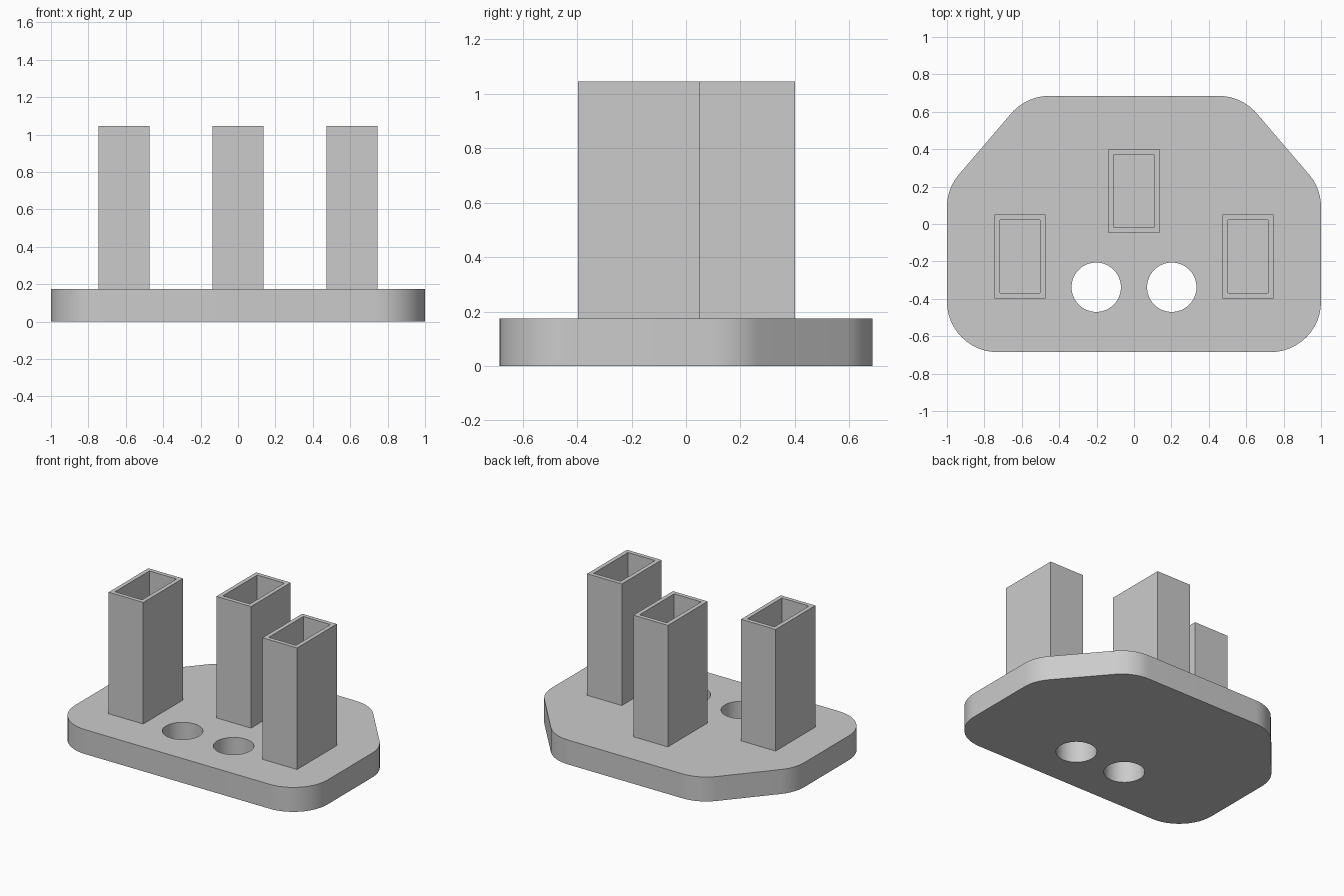
import bpy, bmesh
from math import pi, cos, sin
from mathutils import Matrix, Vector

old = bpy.data.objects.get("Cube")
if old:
    bpy.data.objects.remove(old, do_unlink=True)

PLATE_H, TOP, WALL = 0.175, 1.045, 0.042

grey = bpy.data.materials.new("plain grey")
grey.use_nodes = True
grey.diffuse_color = (0.6, 0.6, 0.6, 1)
grey.node_tree.nodes["Principled BSDF"].inputs["Base Color"].default_value = grey.diffuse_color


def finish(bm, name):
    bmesh.ops.recalc_face_normals(bm, faces=bm.faces)
    mesh = bpy.data.meshes.new(name)
    bm.to_mesh(mesh)
    bm.free()
    mesh.materials.append(grey)
    obj = bpy.data.objects.new(name, mesh)
    bpy.context.collection.objects.link(obj)
    return obj


def activate(obj):
    bpy.ops.object.select_all(action='DESELECT')
    obj.select_set(True)
    bpy.context.view_layer.objects.active = obj


def rounded(corners, radius, steps=12):
    """Replace each convex corner with a tangent arc."""
    pts = []
    for i, c in enumerate(corners):
        c = Vector(c)
        a = (Vector(corners[i - 1]) - c).normalized()
        b = (Vector(corners[(i + 1) % len(corners)]) - c).normalized()
        half = a.angle(b) / 2
        centre = c + (a + b).normalized() * radius / sin(half)
        start = -(a + b).normalized()
        turn = pi / 2 - half
        side = Vector((-start.y, start.x))
        for k in range(steps + 1):
            t = turn * (2 * k / steps - 1)
            pts.append(centre + radius * (start * cos(t) + side * sin(t)))
    return pts


# Base plate: rounded outline with chamfered back corners
right_half = [(1, -0.685), (1, 0.19), (0.576, 0.685)]
corners = right_half + [(-x, y) for x, y in reversed(right_half)]
bm = bmesh.new()
face = bm.faces.new([bm.verts.new((p.x, p.y, 0)) for p in rounded(corners, 0.27)])
grown = bmesh.ops.extrude_face_region(bm, geom=[face])["geom"]
bmesh.ops.translate(bm, vec=(0, 0, PLATE_H),
                    verts=[v for v in grown if isinstance(v, bmesh.types.BMVert)])
plate = finish(bm, "base_plate")

# Two round through holes
bm = bmesh.new()
for x in (-0.202, 0.202):
    bmesh.ops.create_cone(bm, cap_ends=True, segments=64, radius1=0.132, radius2=0.132,
                          depth=1, matrix=Matrix.Translation((x, -0.338, 0)))
cutter = finish(bm, "hole_cutter")
cutter.hide_render = True
cut = plate.modifiers.new("holes", 'BOOLEAN')
cut.operation, cut.solver, cut.object = 'DIFFERENCE', 'EXACT', cutter
activate(plate)
bpy.ops.object.modifier_apply(modifier=cut.name)
bpy.data.objects.remove(cutter, do_unlink=True)
bpy.ops.object.shade_smooth_by_angle(angle=pi / 6)


# Open rectangular sockets, standing on the plate
def socket(name, x, y):
    bottom = PLATE_H - 0.02
    bm = bmesh.new()
    bmesh.ops.create_cube(bm, size=1)
    bmesh.ops.scale(bm, vec=(0.274, 0.449, TOP - bottom), verts=bm.verts)
    bmesh.ops.translate(bm, vec=(x, y, (TOP + bottom) / 2), verts=bm.verts)
    rim = max(bm.faces, key=lambda f: f.calc_center_median().z)
    bmesh.ops.inset_region(bm, faces=[rim], thickness=WALL)
    floor = bmesh.ops.extrude_discrete_faces(bm, faces=[rim])["faces"][0]
    bmesh.ops.translate(bm, vec=(0, 0, PLATE_H + 0.003 - TOP), verts=floor.verts)
    finish(bm, name)


socket("right_socket", -0.609, -0.173)
socket("middle_socket", 0, 0.176)
socket("left_socket", 0.609, -0.173)
